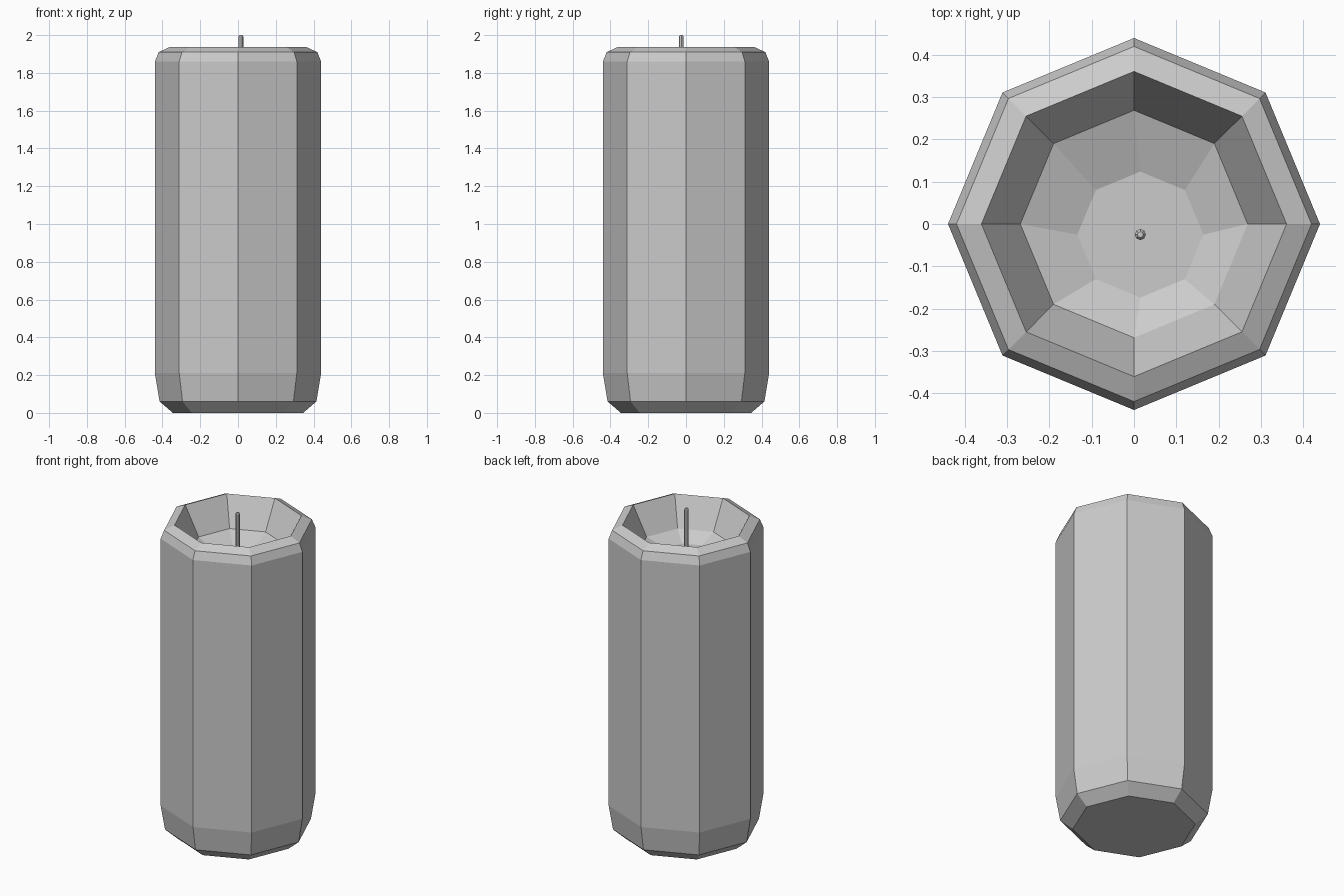
import bpy, bmesh
from math import sin, cos, pi

if "Cube" in bpy.data.objects:
    bpy.data.objects.remove(bpy.data.objects["Cube"])


def lathe(name, rings, sides=8):
    """Skin a closed solid through rings given as (radius, z, centre_x, centre_y)."""
    bm = bmesh.new()
    loops = []
    for r, z, cx, cy in rings:
        loops.append([bm.verts.new((cx + r * cos(2 * pi * i / sides),
                                    cy + r * sin(2 * pi * i / sides), z))
                      for i in range(sides)])
    for a, b in zip(loops, loops[1:]):
        for i in range(sides):
            j = (i + 1) % sides
            bm.faces.new((a[i], a[j], b[j], b[i]))
    bm.faces.new(loops[0][::-1])
    bm.faces.new(loops[-1])
    bmesh.ops.recalc_face_normals(bm, faces=bm.faces)
    mesh = bpy.data.meshes.new(name)
    bm.to_mesh(mesh)
    bm.free()
    obj = bpy.data.objects.new(name, mesh)
    bpy.context.collection.objects.link(obj)
    return obj


WX, WY = 0.015, -0.025  # wick and melt pool sit slightly off centre

# Wax body: chamfered foot, straight sides, rounded rim, hollow with off-centre floor
outer = [(0.345, 0), (0.415, 0.06), (0.44, 0.21), (0.44, 1.86),
         (0.42, 1.91), (0.361, 1.937), (0.269, 1.763)]
lathe("candle_body", [(r, z, 0, 0) for r, z in outer] + [(0.149, 1.712, WX, WY)])

# Wick: thin rod with a bevelled tip
lathe("wick", [(r, z, WX, WY) for r, z in
               [(0.013, 1.705), (0.013, 1.992), (0.007, 2.0)]])
